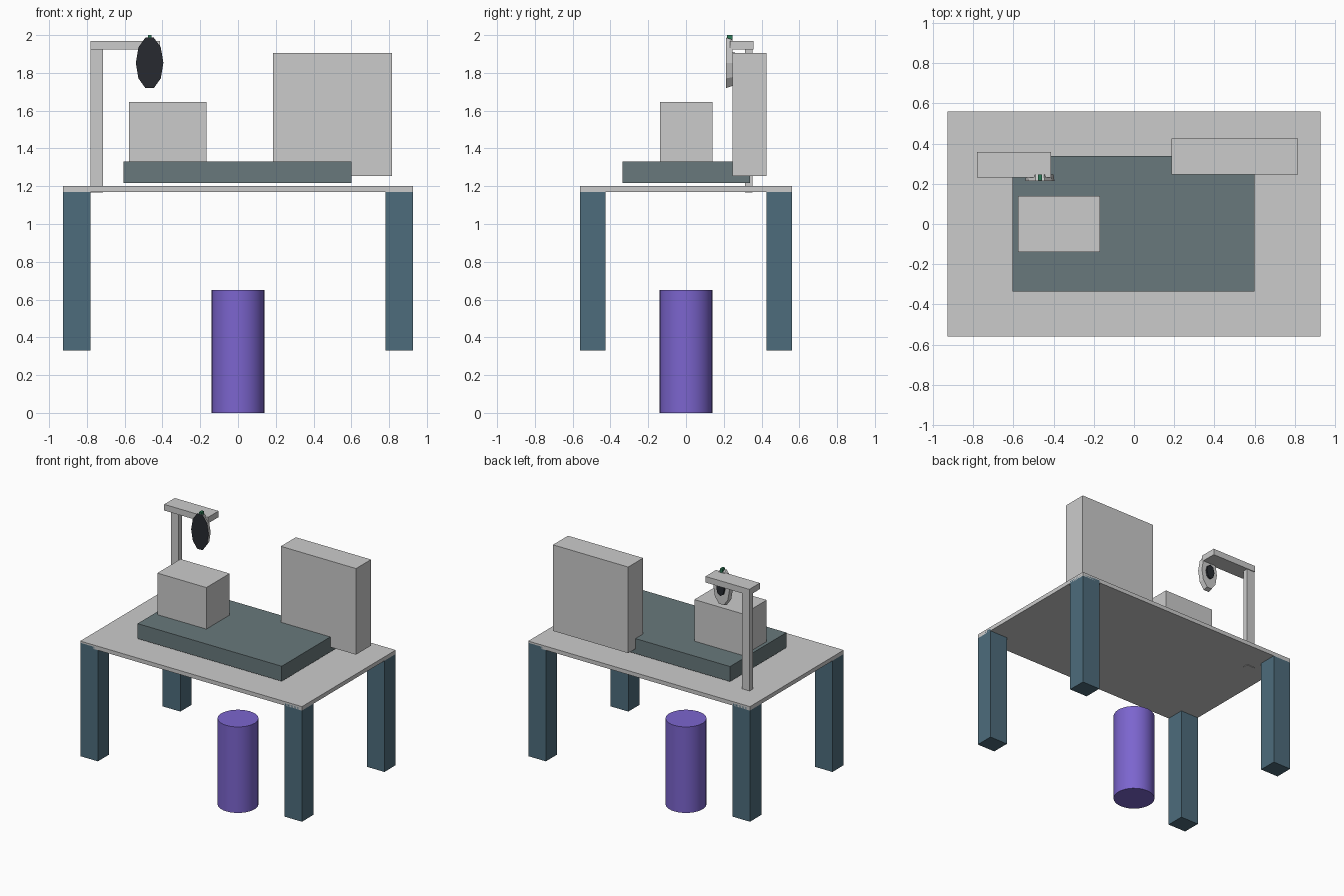
import bpy, math
from mathutils import Matrix

if "Cube" in bpy.data.objects:
    bpy.data.objects.remove(bpy.data.objects["Cube"])


def material(name, rgb):
    m = bpy.data.materials.new(name)
    m.diffuse_color = (*rgb, 1)
    m.use_nodes = True
    m.node_tree.nodes["Principled BSDF"].inputs["Base Color"].default_value = m.diffuse_color
    return m


TEAL = material("teal_blue", (0.075, 0.15, 0.2))
SLATE = material("slate", (0.14, 0.19, 0.2))
PURPLE = material("purple", (0.2, 0.13, 0.62))
DARK = material("dark", (0.02, 0.023, 0.03))
GREEN = material("green", (0.03, 0.2, 0.1))


def box(name, x, y, z, mat=None):
    """Box from (min, max) ranges on each axis."""
    mid = [(a + b) / 2 for a, b in (x, y, z)]
    bpy.ops.mesh.primitive_cube_add(size=1, location=mid)
    o = bpy.context.object
    o.name = name
    o.data.transform(Matrix.Diagonal([b - a for a, b in (x, y, z)] + [1]))
    if mat:
        o.data.materials.append(mat)
    return o


def oval_disc(name, cx, cz, rx, rz, y0, y1, sides=10, back=1.0):
    """Low-poly oval facing -y, tapering to the scale `back` at y1."""
    bpy.ops.mesh.primitive_cone_add(vertices=sides, radius1=1, radius2=back, depth=1,
                                    location=(cx, (y0 + y1) / 2, cz))
    o = bpy.context.object
    o.name = name
    o.data.transform(Matrix.Diagonal((rx, rz, y1 - y0, 1))
                     @ Matrix.Rotation(math.pi / 2, 4, 'Z'))
    o.data.transform(Matrix.Rotation(-math.pi / 2, 4, 'X'))
    return o


# Table
box("table_top", (-0.927, 0.927), (-0.56, 0.56), (1.17, 1.2))
for sx, side in ((-1, "left"), (1, "right")):
    for sy, end in ((-1, "front"), (1, "back")):
        box(f"{end}_{side}_leg", sorted((sx * 0.78, sx * 0.927)),
            sorted((sy * 0.425, sy * 0.56)), (0.33, 1.187), TEAL)

# Stool under the table
bpy.ops.mesh.primitive_cylinder_add(vertices=32, radius=0.14, depth=0.65, location=(0, 0, 0.325))
stool = bpy.context.object
stool.name = "stool"
stool.data.materials.append(PURPLE)
bpy.ops.object.shade_smooth_by_angle()

# Machine on the table
box("machine_base", (-0.605, 0.6), (-0.335, 0.338), (1.218, 1.332), SLATE)
box("machine_block", (-0.578, -0.168), (-0.138, 0.14), (1.32, 1.646))
box("back_panel", (0.186, 0.815), (0.246, 0.425), (1.255, 1.906))

# Lamp stand
box("lamp_post", (-0.78, -0.715), (0.313, 0.353), (1.166, 1.93))
box("lamp_arm", (-0.78, -0.413), (0.232, 0.358), (1.924, 1.97))

# Round lamp head: dark front, grey shell, dark hub and a green clip
head = oval_disc("lamp_head", -0.468, 1.853, 0.073, 0.14, 0.213, 0.246, back=0.92)
head.data.materials.append(None)
head.data.materials.append(DARK)
for p in head.data.polygons:
    p.material_index = 1 if p.normal.y < -0.9 else 0
hub = oval_disc("lamp_hub", -0.468, 1.853, 0.033, 0.055, 0.24, 0.26, sides=8)
hub.data.materials.append(DARK)
box("lamp_clip", (-0.477, -0.458), (0.217, 0.247), (1.965, 2.0), GREEN)
